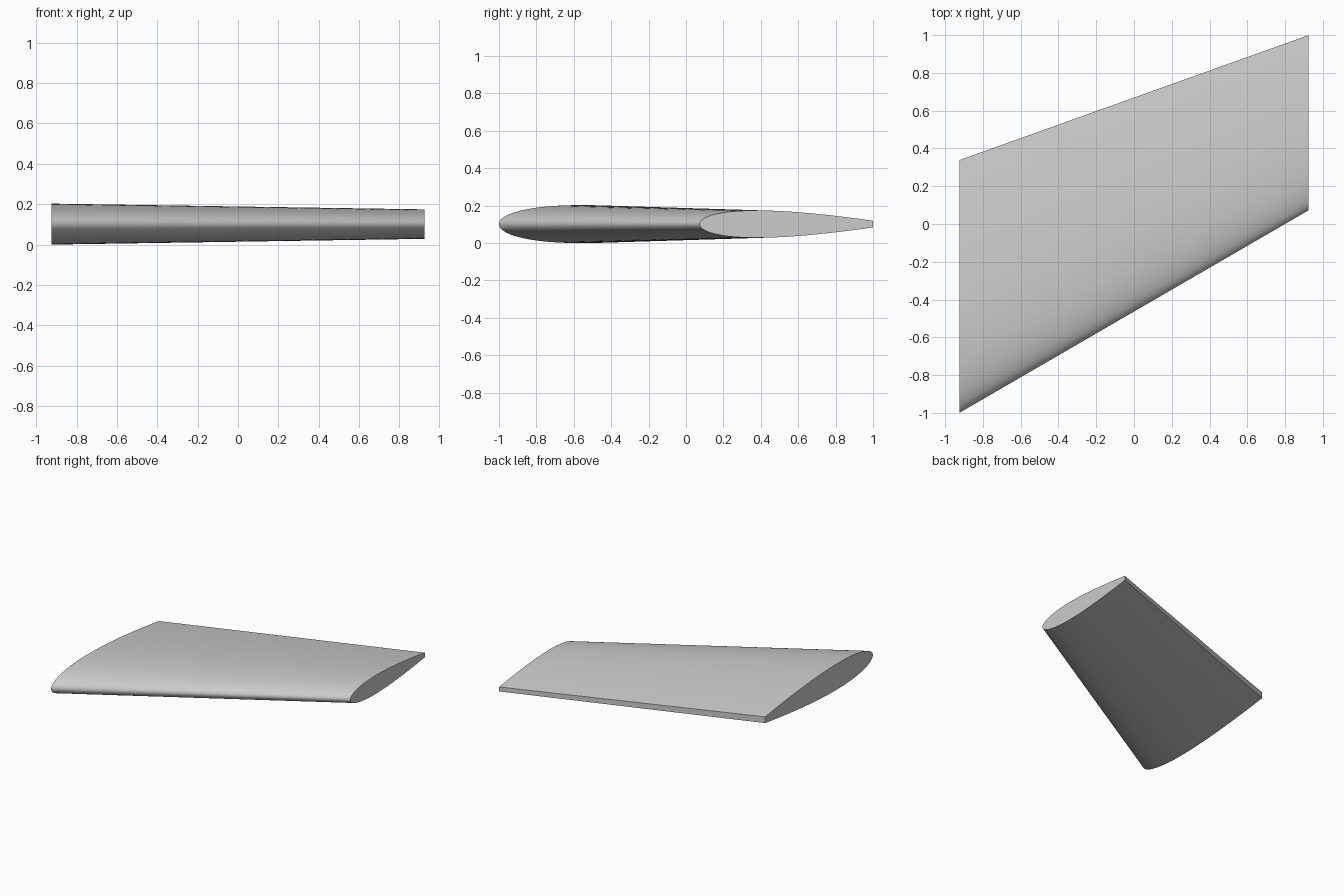
import bpy
import bmesh
import math

SEGMENTS = 40      # steps along each surface of the section
CUT = 0.9          # fraction of the full section kept before the blunt trailing edge
MID_Z = 0.1015


def half_thickness(t):
    """Symmetric aerofoil curve, scaled so its widest point is 0.5."""
    return 5 * (0.2969 * math.sqrt(t) - 0.126 * t - 0.3516 * t**2
                + 0.2843 * t**3 - 0.1015 * t**4)


def section(bm, x, lead, trail, thickness):
    """Closed ring of vertices: upper surface back to front, then lower."""
    ring = []
    for i in range(-SEGMENTS, SEGMENTS + 1):
        f = 1 - math.cos(abs(i) / SEGMENTS * math.pi / 2)
        h = half_thickness(f * CUT) * thickness
        z = MID_Z + (h if i < 0 else -h)
        ring.append(bm.verts.new((x, lead + (trail - lead) * f, z)))
    return ring


old = bpy.data.objects.get("Cube")
if old:
    bpy.data.objects.remove(old, do_unlink=True)

grey = bpy.data.materials.new("light_grey")
grey.use_nodes = True
colour = (0.6, 0.6, 0.6, 1)
grey.diffuse_color = colour
grey.node_tree.nodes["Principled BSDF"].inputs["Base Color"].default_value = colour

# Swept, tapered wing lofted between root and tip sections
bm = bmesh.new()
root = section(bm, -0.925, -1.0, 0.338, 0.203)
tip = section(bm, 0.925, 0.073, 1.0, 0.146)
count = len(root)
for i in range(count):
    j = (i + 1) % count
    bm.faces.new((root[i], root[j], tip[j], tip[i]))

# Flat end caps
bm.faces.new(root)
bm.faces.new(tip)
bmesh.ops.recalc_face_normals(bm, faces=bm.faces)

mesh = bpy.data.meshes.new("wing_panel")
bm.to_mesh(mesh)
bm.free()
mesh.materials.append(grey)
wing = bpy.data.objects.new("wing_panel", mesh)
bpy.context.collection.objects.link(wing)

# Smooth skin, sharp cap and trailing edges
bpy.ops.object.select_all(action='DESELECT')
wing.select_set(True)
bpy.context.view_layer.objects.active = wing
bpy.ops.object.shade_smooth_by_angle(angle=math.radians(30))
